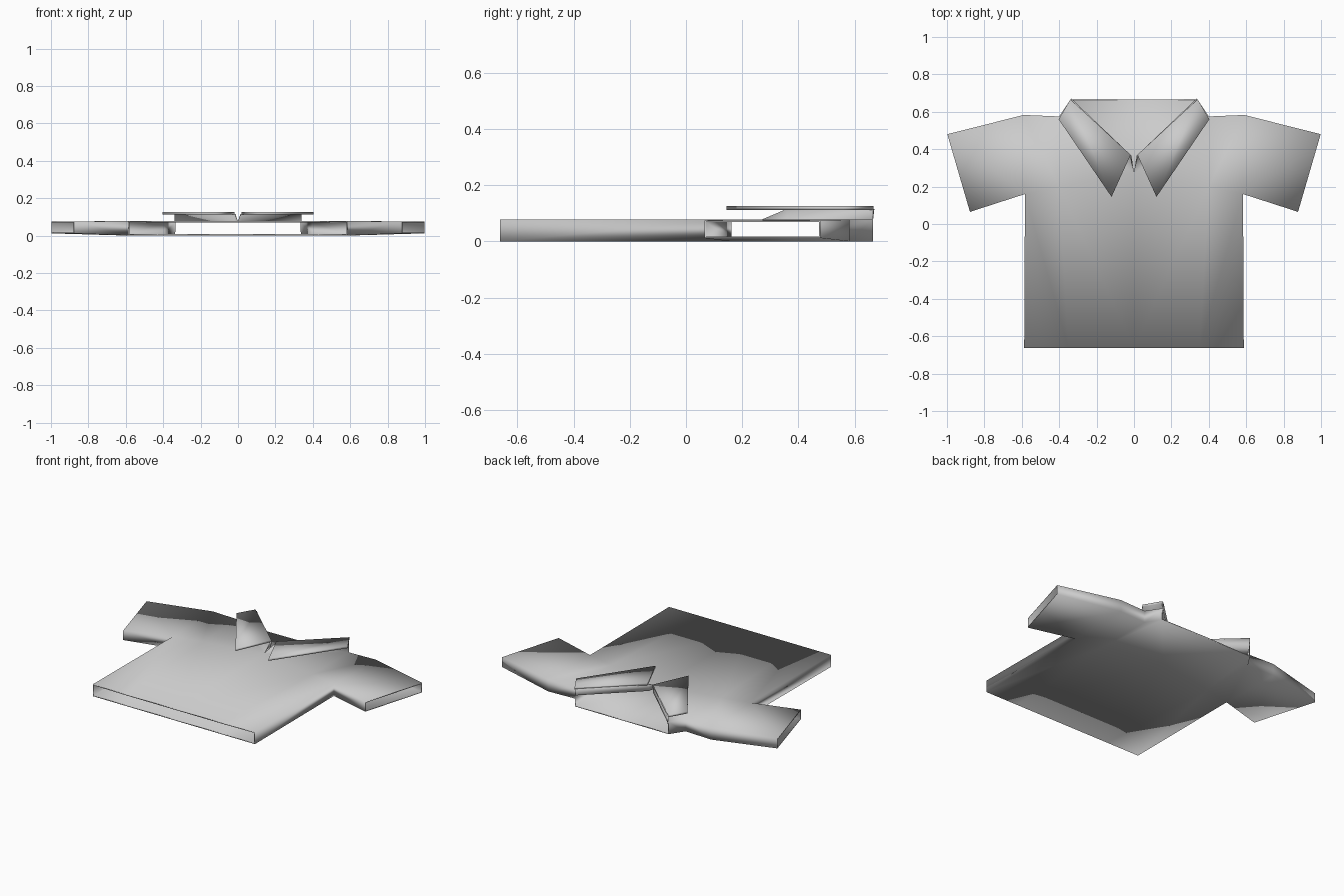
import bpy
import bmesh

cube = bpy.data.objects.get("Cube")
if cube:
    bpy.data.objects.remove(cube, do_unlink=True)

# One grey cloth for the whole garment
cloth = bpy.data.materials.new("grey_cloth")
cloth.use_nodes = True
cloth.diffuse_color = (0.6, 0.6, 0.6, 1)
cloth.node_tree.nodes["Principled BSDF"].inputs["Base Color"].default_value = (0.6, 0.6, 0.6, 1)

# Outline points of the left half, seen from above
OUTLINE = {
    "throat": (0, 0.27), "lapel": (0.02, 0.36), "neck": (0.34, 0.665),
    "nape": (0, 0.665), "collar_base": (0.40, 0.575), "shoulder": (0.59, 0.583),
    "cuff_top": (0.998, 0.48), "cuff_low": (0.877, 0.065), "armpit": (0.583, 0.16),
    "chest": (0.40, 0.20), "hem_mid": (0, -0.663), "hem_in": (0.35, -0.663),
    "hem_side": (0.587, -0.663),
}
FRONT_Z, BACK_Z = 0.078, 0.0

# Panels shared by front and back
PANELS = [
    "hem_mid hem_in chest throat", "hem_in hem_side armpit chest",
    "chest armpit shoulder collar_base", "armpit cuff_low cuff_top shoulder",
]
FRONT_NECK = ["throat chest collar_base lapel", "lapel collar_base neck"]
BACK_NECK = ["throat chest collar_base neck", "throat neck nape"]
# Closed side seams; hem, cuffs and neck stay open
SEAMS = ["hem_side armpit", "armpit cuff_low", "cuff_top shoulder",
         "shoulder collar_base", "collar_base neck"]


def finish(bm, name, thickness=0.0):
    mesh = bpy.data.meshes.new(name)
    bm.to_mesh(mesh)
    bm.free()
    obj = bpy.data.objects.new(name, mesh)
    bpy.context.collection.objects.link(obj)
    mesh.materials.append(cloth)
    mirror = obj.modifiers.new("mirror", "MIRROR")
    mirror.use_clip = True
    if thickness:
        wall = obj.modifiers.new("cloth_thickness", "SOLIDIFY")
        wall.thickness = thickness
        wall.offset = -1
    return obj


def build_shirt():
    bm = bmesh.new()
    verts = {}

    def vert(name, level):
        key = (name, level)
        if key not in verts:
            x, y = OUTLINE[name]
            z = {"front": FRONT_Z, "back": BACK_Z, "stand": 0.116}[level]
            if name.startswith("cuff"):      # sleeves taper slightly
                z = 0.012 if level == "back" else 0.075
            verts[key] = bm.verts.new((x, y, z))
        return verts[key]

    for panel in PANELS + FRONT_NECK:
        bm.faces.new([vert(n, "front") for n in panel.split()])
    for panel in PANELS + BACK_NECK:
        bm.faces.new([vert(n, "back") for n in reversed(panel.split())])
    for seam in SEAMS:
        a, b = seam.split()
        bm.faces.new([vert(a, "back"), vert(b, "back"), vert(b, "front"), vert(a, "front")])
    # Collar stand rising from the neckline
    bm.faces.new([vert("lapel", "front"), vert("neck", "front"),
                  vert("neck", "stand"), vert("lapel", "stand")])
    bm.faces.new([vert("throat", "front"), vert("lapel", "front"), vert("lapel", "stand")])
    for f in bm.faces:
        f.smooth = True
    return finish(bm, "shirt_body", 0.008)


def build_collar():
    # Folded flap on each side of the neck
    bm = bmesh.new()
    flap = [(0.34, 0.667), (0.018, 0.37), (0.12, 0.145), (0.403, 0.56)]
    face = bm.faces.new([bm.verts.new((x, y, 0.112)) for x, y in flap])
    top = bmesh.ops.extrude_face_region(bm, geom=[face])["geom"]
    bmesh.ops.translate(bm, vec=(0, 0, 0.014),
                        verts=[g for g in top if isinstance(g, bmesh.types.BMVert)])
    bmesh.ops.recalc_face_normals(bm, faces=bm.faces)
    for f in bm.faces:
        f.smooth = True
    return finish(bm, "collar_flaps")


build_shirt()
build_collar()
